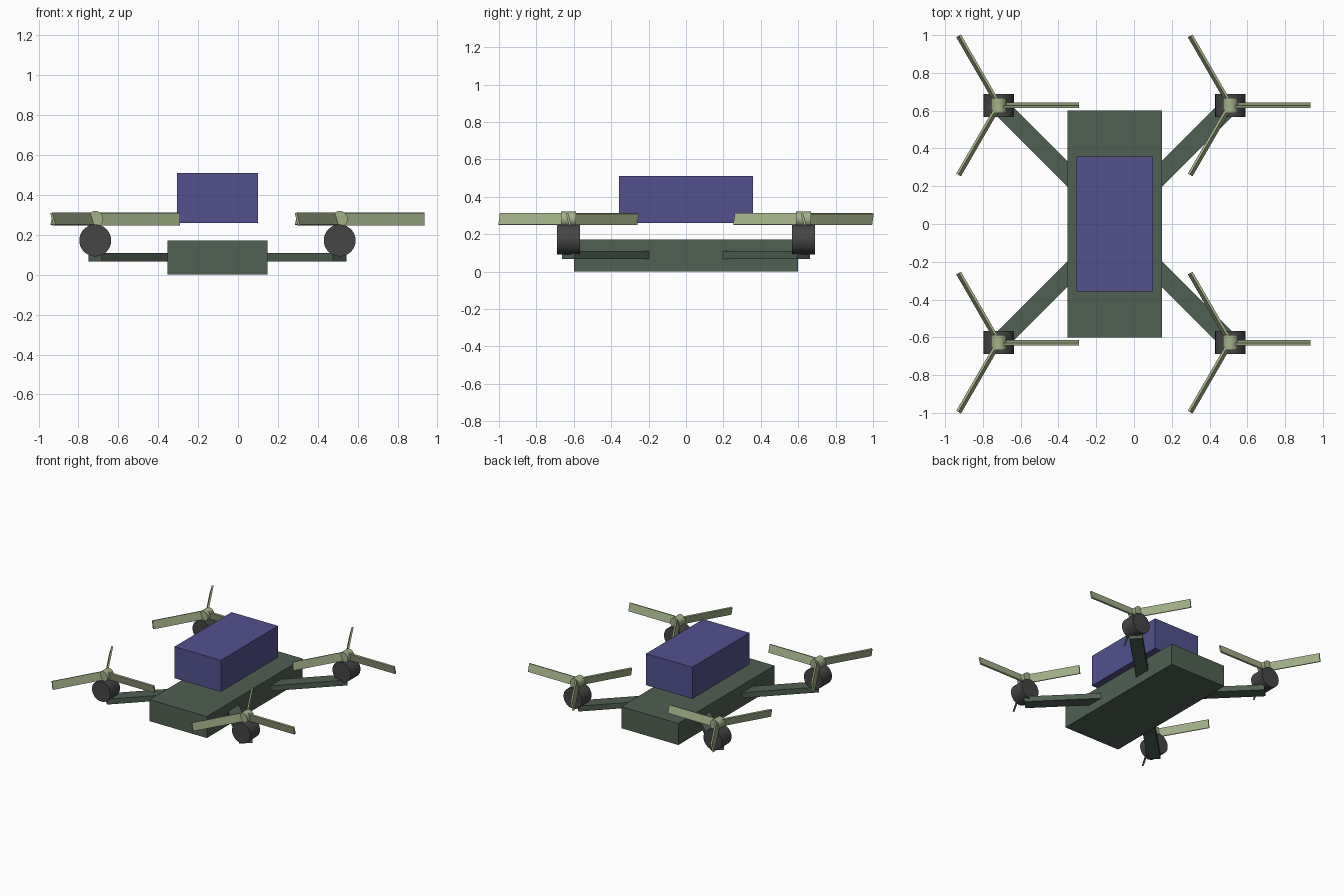
import bpy, math
from mathutils import Matrix, Vector

if "Cube" in bpy.data.objects:
    bpy.data.objects.remove(bpy.data.objects["Cube"])


def mat(name, rgb):
    m = bpy.data.materials.new(name)
    m.diffuse_color = (*rgb, 1)
    m.use_nodes = True
    m.node_tree.nodes["Principled BSDF"].inputs["Base Color"].default_value = m.diffuse_color
    return m


GREEN = mat("dark_green", (0.08, 0.115, 0.085))
BLUE = mat("blue", (0.085, 0.083, 0.27))
BLADE = mat("pale_green", (0.37, 0.44, 0.25))
DARK = mat("charcoal", (0.06, 0.06, 0.06))


def box(name, size, matrix, material):
    bpy.ops.mesh.primitive_cube_add(size=1)
    o = bpy.context.object
    o.name = name
    o.data.transform(matrix @ Matrix.Diagonal((*size, 1)))
    o.data.materials.append(material)
    return o


def cyl_y(name, r, depth, loc, material):
    bpy.ops.mesh.primitive_cylinder_add(
        vertices=32, radius=r, depth=depth, location=loc,
        rotation=(math.pi / 2, 0, 0))
    o = bpy.context.object
    o.name = name
    o.data.materials.append(material)
    bpy.ops.object.shade_smooth_by_angle(angle=math.radians(30))
    return o


CX = -0.103                    # body sits off centre because of the blades
T = Matrix.Translation

# Body and floating cargo box
box("body", (0.5, 1.2, 0.171), T((CX, 0, 0.0855)), GREEN)
box("cargo_box", (0.405, 0.715, 0.25), T((CX, 0, 0.385)), BLUE)

ARM = 0.62
BLADE_LEN = 0.425
for sx, side in ((-1, "left"), (1, "right")):
    for sy, end in ((-1, "front"), (1, "back")):
        tag = f"{end}_{side}"
        x, y = CX + sx * 0.613, sy * 0.628

        # Diagonal arm, ending under the motor
        ang = math.atan2(-sy, -sx)
        box("arm_" + tag, (ARM, 0.096, 0.043),
            T((x, y, 0.0885)) @ Matrix.Rotation(ang, 4, 'Z') @ T((ARM / 2, 0, 0)),
            GREEN)

        # Motor drum and rotor hub
        cyl_y("motor_" + tag, 0.08, 0.122, (x, y, 0.172), DARK)
        cyl_y("hub_" + tag, 0.04, 0.08, (x, y, 0.28), BLADE)

        # Three pitched blades
        for i in range(3):
            m = (T((x, y, 0.28)) @ Matrix.Rotation(i * math.tau / 3, 4, 'Z')
                 @ Matrix.Rotation(math.radians(15), 4, 'X')
                 @ T((BLADE_LEN / 2, 0, 0)))
            box(f"blade_{tag}_{i + 1}", (BLADE_LEN, 0.013, 0.063), m, BLADE)
